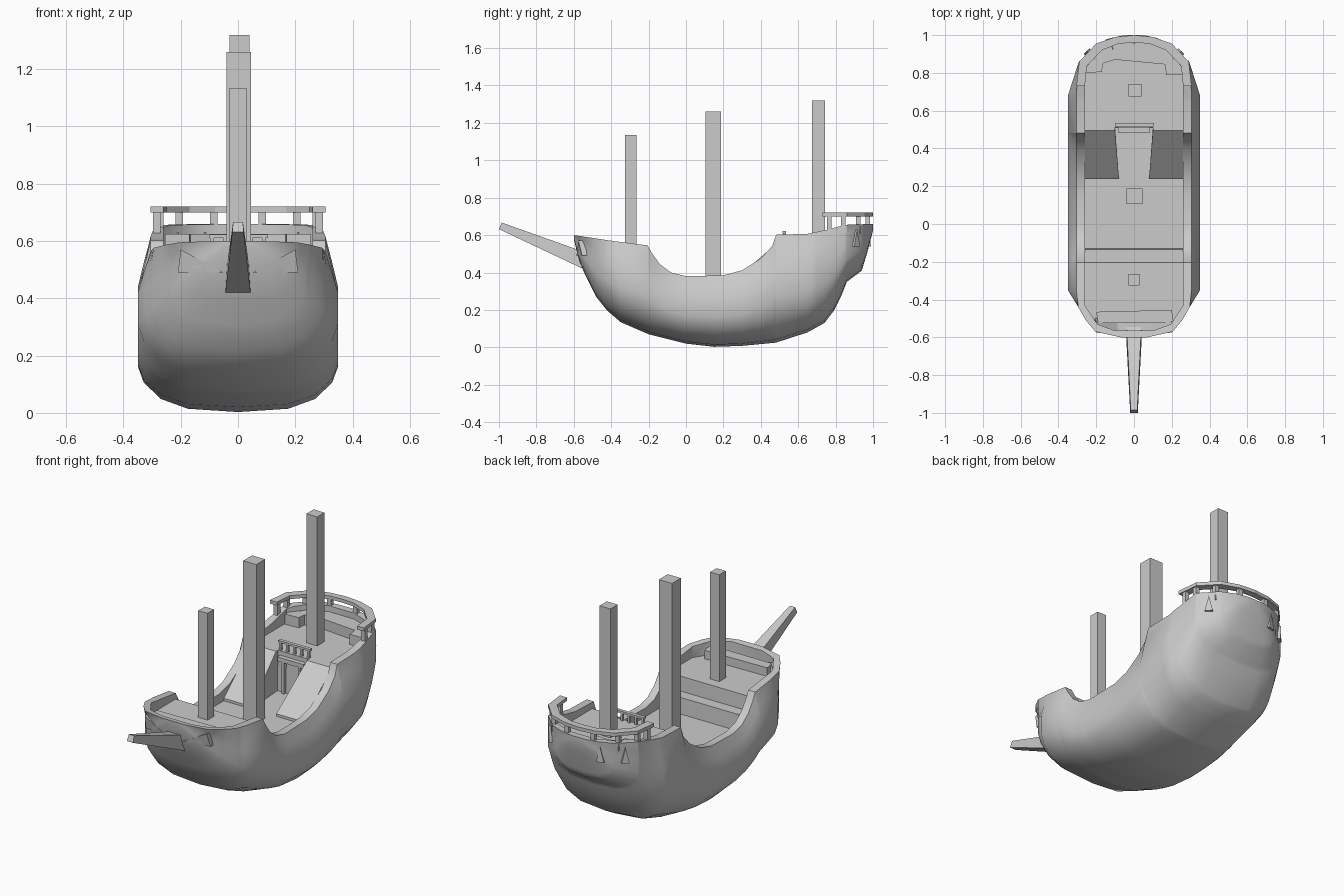
import bpy, bmesh, math
from mathutils import Vector

if "Cube" in bpy.data.objects:
    bpy.data.objects.remove(bpy.data.objects["Cube"])


def make(name, verts, faces):
    me = bpy.data.meshes.new(name)
    me.from_pydata([tuple(v) for v in verts], [], faces)
    bm = bmesh.new()
    bm.from_mesh(me)
    bmesh.ops.recalc_face_normals(bm, faces=bm.faces)
    bm.to_mesh(me)
    bm.free()
    ob = bpy.data.objects.new(name, me)
    bpy.context.collection.objects.link(ob)
    return ob


def loft(name, sections):
    """Skin closed sections of equal length and cap both ends."""
    n = len(sections[0])
    verts = [v for s in sections for v in s]
    faces = [(i * n + j, i * n + (j + 1) % n, (i + 1) * n + (j + 1) % n, (i + 1) * n + j)
             for i in range(len(sections) - 1) for j in range(n)]
    faces += [tuple(range(n)), tuple(range(len(verts) - n, len(verts)))]
    return make(name, verts, faces)


def box(name, x0, x1, y0, y1, z0, z1):
    return loft(name, [[(x0, y0, z), (x1, y0, z), (x1, y1, z), (x0, y1, z)] for z in (z0, z1)])


def prism(name, outline, z0, z1):
    return loft(name, [[(x, y, z) for x, y in outline] for z in (z0, z1)])


def interp(table, y):
    for (a, va), (b, vb) in zip(table, table[1:]):
        if y <= b:
            return va + (vb - va) * max(0, (y - a) / (b - a))
    return table[-1][1]


# Hull lines along y: sheer height, keel height, rail half width, bulge half width
sheer = [(-.6, .6), (-.5, .585), (-.4, .57), (-.205, .545), (-.18, .5), (-.14, .445), (-.08, .4),
         (0, .38), (.2, .385), (.3, .412), (.4, .475), (.46, .54), (.482, .602), (.65, .607),
         (.75, .628), (.85, .655), (1, .66)]
keel = [(-.6, .58), (-.57, .46), (-.54, .39), (-.48, .27), (-.42, .195), (-.35, .135), (-.2, .07),
        (0, .02), (.15, .003), (.3, .008), (.48, .025), (.65, .08), (.74, .13), (.79, .195),
        (.83, .275), (.86, .35), (.94, .41), (.97, .51), (1, .625)]
rail_w = [(-.6, .07), (-.57, .205), (-.51, .255), (-.44, .295), (-.35, .305), (.7, .305),
          (.86, .29), (.95, .2), (.985, .12), (1, .05)]
bulge_w = [(-.6, .05), (-.57, .16), (-.51, .235), (-.44, .295), (-.35, .35), (.68, .35),
           (.86, .292), (.95, .185), (.985, .11), (1, .04)]
section = [(.5, .03), (.77, .12), (.94, .27), (1, .42), (1, .66)]

stations = sorted({y for t in (sheer, keel, rail_w, bulge_w) for y, _ in t})
rings = []
for y in stations:
    zr, zk, wr, wb = (interp(t, y) for t in (sheer, keel, rail_w, bulge_w))
    half = [(wb * fx, zk + (zr - zk) * fz) for fx, fz in section]
    half += [((wb + wr) / 2, zk + (zr - zk) * .84), (wr, zr)]
    rings.append([(0, y, zk)] + [(x, y, z) for x, z in half]
                 + [(-x, y, z) for x, z in reversed(half)])
hull = loft("hull", rings)

# Stepped deck well carved out of the hull
FORE, STEP, MAIN, AFT = .51, .425, .33, .565
inner_w = [(-.565, .1), (-.53, .195), (-.43, .26), (.82, .26), (.92, .18), (.96, .08)]
floors = [(-.565, FORE), (-.53, FORE), (-.43, FORE), (-.204, FORE), (-.2, STEP), (-.134, STEP),
          (-.13, MAIN), (.508, MAIN), (.512, AFT), (.82, AFT), (.92, AFT), (.96, AFT)]
well = []
for y, z in floors:
    w = interp(inner_w, y)
    well.append([(-w, y, z), (w, y, z), (w, y, 1), (-w, y, 1)])
cutter = loft("deck_well_cutter", well)
cutter.hide_render = True
mod = hull.modifiers.new("deck_well", 'BOOLEAN')
mod.operation, mod.solver, mod.object = 'DIFFERENCE', 'EXACT', cutter
bpy.context.view_layer.objects.active = hull
hull.select_set(True)
bpy.ops.object.modifier_apply(modifier=mod.name)
bpy.data.objects.remove(cutter)
bpy.ops.object.shade_smooth_by_angle(angle=math.radians(38))

# Masts
box("fore_mast", -.03, .03, -.325, -.265, FORE - .02, 1.135)
box("main_mast", -.04, .045, .105, .187, MAIN - .02, 1.26)
box("mizzen_mast", -.03, .04, .675, .742, AFT - .02, 1.32)

# Bowsprit, tapering forward
loft("bowsprit", [
    [(-.045, -.53, .41), (.045, -.53, .41), (.04, -.53, .505), (-.04, -.53, .505)],
    [(-.02, -1, .632), (.02, -1, .632), (.017, -.985, .667), (-.017, -.985, .667)]])

# Bow bench and stern bench
prism("bow_bench", [(-.19, -.525), (.21, -.525), (.2, -.455), (-.2, -.465)], FORE - .01, .56)
prism("stern_bench", [(-.255, .8), (-.17, .805), (-.165, .85), (-.1, .87), (.165, .845), (.17, .79),
                      (.255, .79), (.255, .83), (.18, .92), (.08, .958), (-.08, .958),
                      (-.18, .92), (-.255, .83)], AFT - .01, .625)

# Stairs to the aft deck, as sloping ramps
for s, side in ((-1, "left"), (1, "right")):
    ramp = []
    for x0, x1 in ((.08, .1), (.26, .26)):
        ramp.append([(s * x0, .24, MAIN), (s * x1, .512, MAIN), (s * x1, .512, AFT),
                     (s * x1, .495, AFT), (s * x0, .24, MAIN + .015)])
    loft("ramp_" + side, ramp)

# Doorway below the aft deck
for x in (-.06, .045):
    box("door_post", x, x + .015, .49, .515, MAIN, .53)
box("door_lintel", -.085, .085, .485, .515, .515, .54)

# Small railing at the front of the aft deck
box("deck_rail", -.1, .105, .515, .535, .61, .622)
for i in range(5):
    x = -.09 + i * .045
    box("deck_rail_post", x - .006, x + .006, .518, .532, AFT - .01, .612)

# Stern rail and its posts
outer = [(.305, .73), (.29, .86), (.2, .955), (.1, .99), (0, 1)]
inside = [(.26, .73), (.25, .835), (.17, .92), (.08, .955), (0, .96)]


def mirrored(pts):
    return pts + [(-x, y) for x, y in reversed(pts[:-1])]


loft("stern_rail", [[(ox, oy, .7), (ox, oy, .72), (ix, iy, .72), (ix, iy, .7)]
                    for (ox, oy), (ix, iy) in zip(mirrored(outer), mirrored(inside))])
for px, py in mirrored([(.283, .765), (.273, .84), (.205, .92), (.085, .973)] + [(0, .98)]):
    if px:
        box("stern_rail_post", px - .013, px + .013, py - .012, py + .012, .61, .705)

# Wedge fins on the bow, and bracket wedges around the stern
for s in (-1, 1):
    make("bow_fin", [(s * .05, -.585, .49), (s * .21, -.555, .49), (s * .2, -.575, .57),
                     (s * .05, -.52, .49), (s * .21, -.49, .49), (s * .2, -.52, .57)],
         [(0, 1, 2), (3, 4, 5), (0, 1, 4, 3), (1, 2, 5, 4), (0, 2, 5, 3)])
for x, y, ang in ((.25, .915, 45), (-.25, .915, 135), (-.13, .982, 108)):
    n = Vector((math.cos(math.radians(ang)), math.sin(math.radians(ang)), 0))
    t = Vector((-n.y, n.x, 0)) * .022
    c = Vector((x, y, .54))
    make("stern_bracket", [c + t, c - t, c - t - n * .06, c + t - n * .06,
                           c + Vector((0, 0, .09)), c - n * .06 + Vector((0, 0, .09))],
         [(0, 1, 2, 3), (0, 1, 4), (2, 3, 5), (1, 2, 5, 4), (3, 0, 4, 5)])
